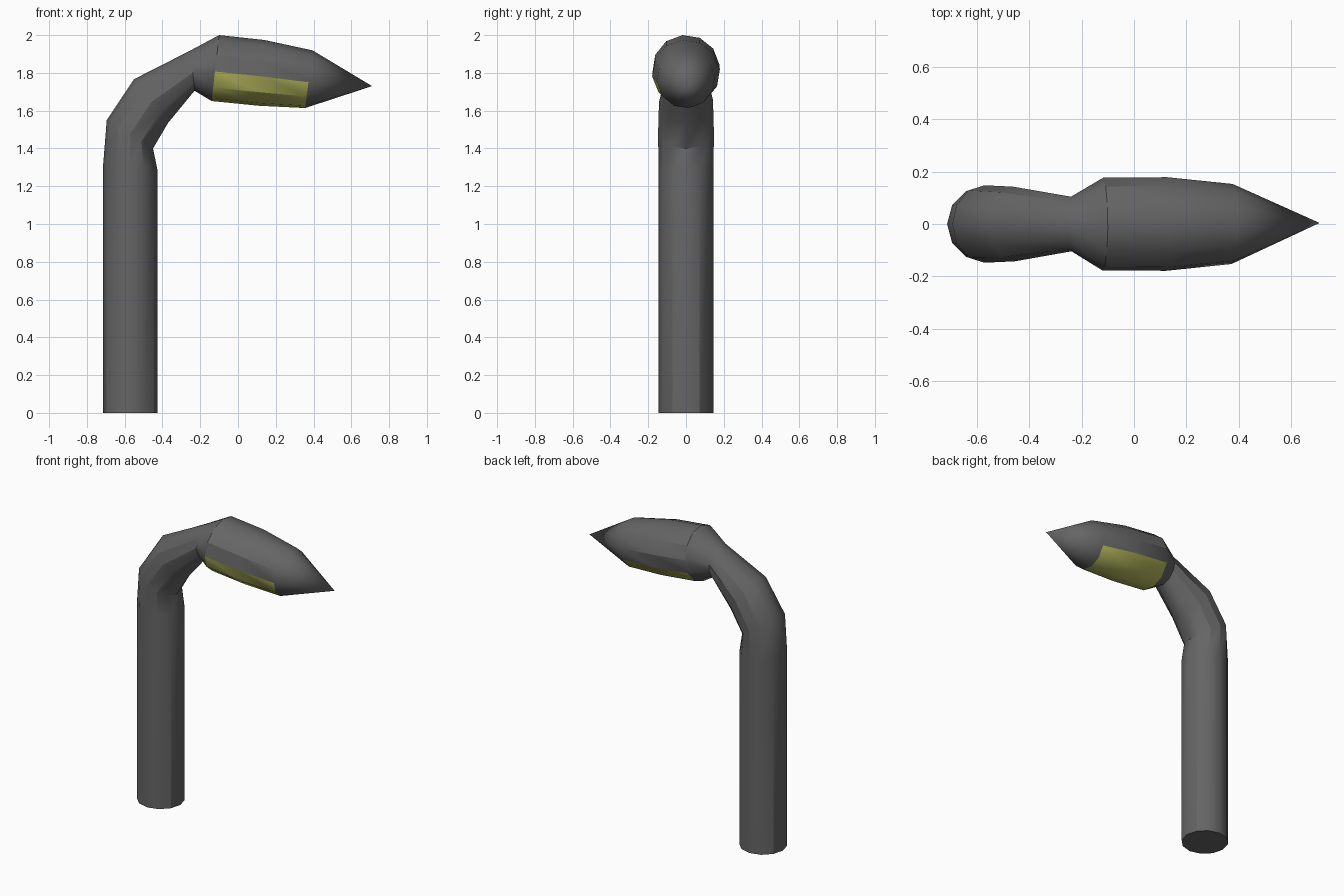
import bpy, bmesh, math
from mathutils import Vector

cube = bpy.data.objects.get("Cube")
if cube:
    bpy.data.objects.remove(cube, do_unlink=True)

SIDES = 12


def make_material(name, rgb):
    mat = bpy.data.materials.new(name)
    mat.use_nodes = True
    color = (*rgb, 1.0)
    mat.diffuse_color = color
    mat.node_tree.nodes["Principled BSDF"].inputs["Base Color"].default_value = color
    return mat


grey = make_material("dark grey metal", (0.13, 0.13, 0.13))
olive = make_material("yellow green glass", (0.46, 0.48, 0.11))

# Sections along the lamp: outer x, outer z, inner x, inner z, half width, twist in degrees
sections = [
    (-0.715, 0.0, -0.425, 0.0, 0.145, 0),       # foot
    (-0.715, 1.30, -0.425, 1.28, 0.145, 0),     # top of the post
    (-0.695, 1.55, -0.45, 1.40, 0.148, 0),      # bend
    (-0.55, 1.767, -0.37, 1.535, 0.143, 2),     # arm
    (-0.25, 1.92, -0.23, 1.705, 0.105, 6),      # neck
    (-0.10, 2.001, -0.14, 1.65, 0.178, 6),      # back of the head
    (0.14, 1.975, 0.11, 1.625, 0.18, 6),        # middle of the head
    (0.395, 1.92, 0.355, 1.613, 0.154, 6),      # front of the head
]
HEAD_START, HEAD_END = 5, 7
LENS_SIDES = range(6, 11)    # from the front flank round the underside

bm = bmesh.new()
rings = []
for ox, oz, ix, iz, width, twist in sections:
    outer, inner = Vector((ox, 0, oz)), Vector((ix, 0, iz))
    centre, radius = (outer + inner) / 2, (outer - inner) / 2
    ring = []
    for k in range(SIDES):
        a = math.tau * k / SIDES + math.radians(twist)
        ring.append(bm.verts.new(centre + radius * math.sin(a)
                                 + Vector((0, width * math.cos(a), 0))))
    rings.append(ring)

# Skin the sections and mark the lens faces
for i, (lower, upper) in enumerate(zip(rings, rings[1:])):
    for k in range(SIDES):
        n = (k + 1) % SIDES
        face = bm.faces.new((lower[k], lower[n], upper[n], upper[k]))
        if HEAD_START <= i < HEAD_END and k in LENS_SIDES:
            face.material_index = 1

# Pointed nose and closed foot
tip = bm.verts.new((0.71, 0.004, 1.73))
for k in range(SIDES):
    bm.faces.new((rings[-1][k], rings[-1][(k + 1) % SIDES], tip))
bm.faces.new(rings[0])
bmesh.ops.recalc_face_normals(bm, faces=bm.faces)

mesh = bpy.data.meshes.new("street_lamp")
bm.to_mesh(mesh)
bm.free()
mesh.materials.append(grey)
mesh.materials.append(olive)
lamp = bpy.data.objects.new("street_lamp", mesh)
bpy.context.collection.objects.link(lamp)

# Smooth shading with sharp creases
bpy.ops.object.select_all(action='DESELECT')
lamp.select_set(True)
bpy.context.view_layer.objects.active = lamp
bpy.ops.object.shade_smooth_by_angle(angle=math.radians(30))
